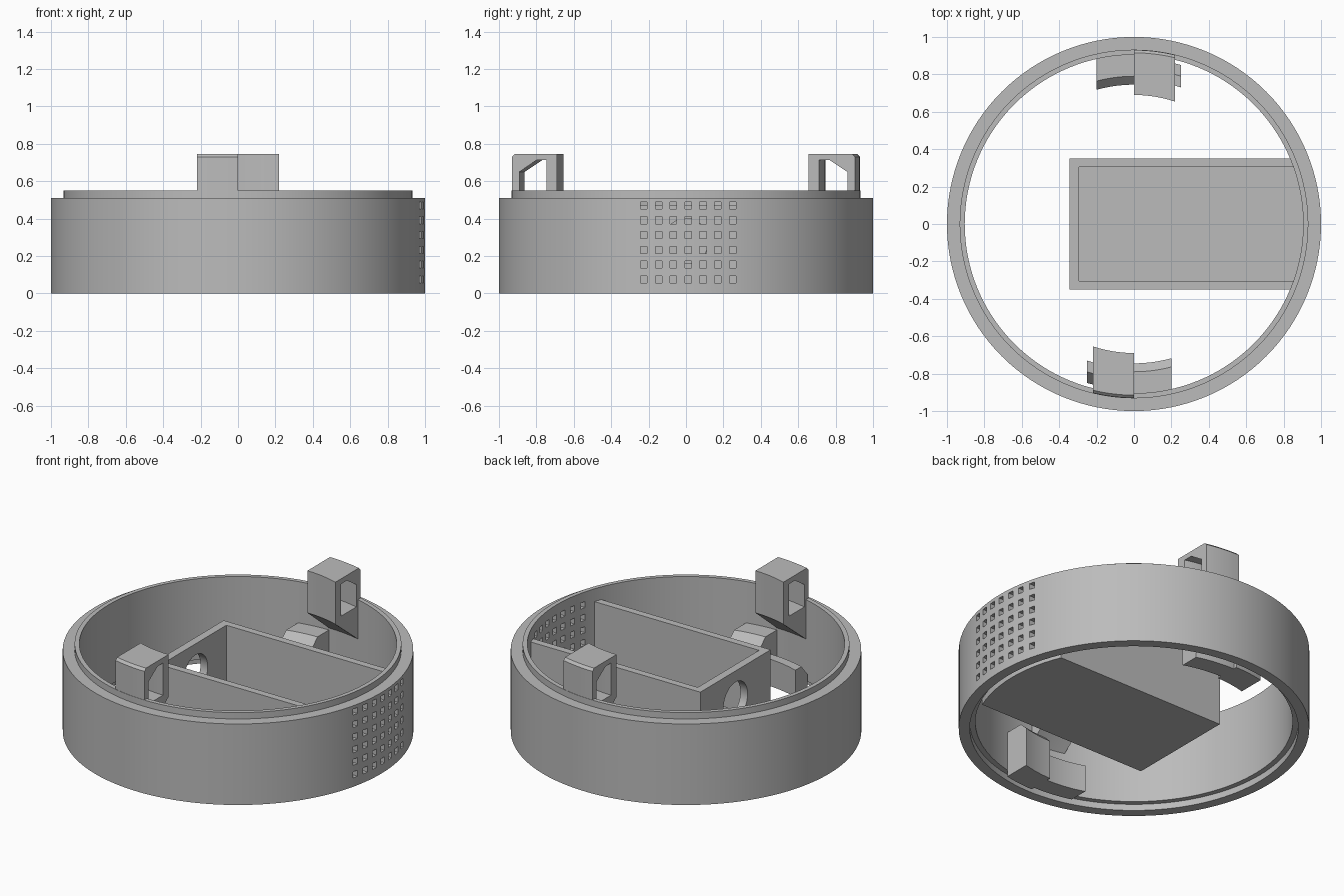
import bpy, bmesh, math
from mathutils import Matrix

if "Cube" in bpy.data.objects:
    bpy.data.objects.remove(bpy.data.objects["Cube"], do_unlink=True)

grey = bpy.data.materials.new("plain_grey")
grey.use_nodes = True
grey.diffuse_color = (0.5, 0.5, 0.5, 1)
grey.node_tree.nodes["Principled BSDF"].inputs["Base Color"].default_value = (0.5, 0.5, 0.5, 1)


def finish(bm, name):
    bmesh.ops.recalc_face_normals(bm, faces=bm.faces[:])
    mesh = bpy.data.meshes.new(name)
    bm.to_mesh(mesh)
    bm.free()
    mesh.materials.append(grey)
    ob = bpy.data.objects.new(name, mesh)
    bpy.context.collection.objects.link(ob)
    return ob


def loft(name, rings, closed=False):
    """Skin a list of equal point loops; cap both ends unless closed."""
    bm = bmesh.new()
    loops = [[bm.verts.new(p) for p in ring] for ring in rings]
    pairs = list(zip(loops, loops[1:]))
    if closed:
        pairs.append((loops[-1], loops[0]))
    else:
        bm.faces.new(loops[0])
        bm.faces.new(loops[-1])
    n = len(loops[0])
    for a, b in pairs:
        for i in range(n):
            j = (i + 1) % n
            bm.faces.new((a[i], a[j], b[j], b[i]))
    return finish(bm, name)


def sweep(name, profile, x0, x1, steps=8):
    """Follow the ring curve at the front between two straight side cuts."""
    xs = [x0 + (x1 - x0) * i / steps for i in range(steps + 1)]
    return loft(name, [[(x, -math.sqrt(r * r - x * x), z) for r, z in profile] for x in xs])


def prism(name, outline, z0, z1):
    return loft(name, [[(x, y, z) for x, y in outline] for z in (z0, z1)])


def cut(target, cutter):
    mod = target.modifiers.new("cut", "BOOLEAN")
    mod.operation, mod.solver, mod.object = "DIFFERENCE", "EXACT", cutter
    bpy.context.view_layer.objects.active = target
    bpy.ops.object.modifier_apply(modifier=mod.name)
    bpy.data.objects.remove(cutter, do_unlink=True)


def smooth(ob):
    bpy.ops.object.select_all(action="DESELECT")
    ob.select_set(True)
    bpy.context.view_layer.objects.active = ob
    bpy.ops.object.shade_smooth_by_angle(angle=math.radians(25))


# Ring wall with a raised lip and a matching recess underneath
wall = [(1, 0), (1, 0.51), (0.932, 0.51), (0.932, 0.55), (0.905, 0.55),
        (0.905, 0.04), (0.937, 0.04), (0.937, 0)]
SEG = 128
turns = [2 * math.pi * i / SEG for i in range(SEG)]
ring = loft("ring_wall", [[(r * math.cos(t), r * math.sin(t), z) for r, z in wall]
                          for t in turns], closed=True)

# Grid of square vents through the wall
bm = bmesh.new()
for col in range(7):
    for row in range(6):
        place = Matrix.Translation((0.95, 0.012 + 0.079 * (col - 3), 0.075 + 0.079 * row))
        bmesh.ops.create_cube(bm, size=1, matrix=place @ Matrix.Diagonal((0.2, 0.035, 0.038, 1)))
cut(ring, finish(bm, "vent_cutter"))
smooth(ring)


# Open tray joined to the ring
def ring_arc(half, steps=12):
    ys = [-half + 2 * half * i / steps for i in range(steps + 1)]
    return [(math.sqrt(0.907 ** 2 - y * y), y) for y in ys]


OUT, INN = 0.35, 0.305
prism("tray_floor", [(-0.345, -OUT)] + ring_arc(OUT) + [(-0.345, OUT)], 0, 0.05)
outer, inner = ring_arc(OUT), ring_arc(INN)
walls = prism("tray_walls", [(-0.345, -OUT), outer[0], inner[0], (-0.295, -INN),
                             (-0.295, INN), inner[-1], outer[-1], (-0.345, OUT)], 0.05, 0.47)

# Round cable hole in the tray end
bm = bmesh.new()
bmesh.ops.create_cone(bm, cap_ends=True, segments=48, radius1=0.12, radius2=0.12, depth=0.2,
                      matrix=Matrix.Translation((-0.32, 0, 0.28)) @ Matrix.Rotation(math.pi / 2, 4, "Y"))
cut(walls, finish(bm, "hole_cutter"))
smooth(walls)

# Twist-lock hook with a window, its stop block and its locking bar
hook = sweep("front_hook", [(0.908, 0.3), (0.908, 0.54), (0.93, 0.54), (0.93, 0.73), (0.915, 0.745),
                            (0.69, 0.745), (0.69, 0.48)], -0.22, 0)
cut(hook, sweep("window_cutter", [(0.89, 0.51), (0.89, 0.65), (0.8, 0.712), (0.745, 0.712),
                                  (0.745, 0.51)], -0.26, 0.04, 12))
stop = sweep("front_stop", [(0.908, 0), (0.908, 0.29), (0.79, 0.29), (0.745, 0.245),
                            (0.745, 0)], 0, 0.2)
bar = sweep("front_bar", [(0.886, 0), (0.886, 0.1), (0.829, 0.17), (0.772, 0.17),
                          (0.772, 0)], -0.25, 0.02)

# Same set turned half way round for the back
for part in (hook, stop, bar):
    smooth(part)
    twin = part.copy()
    twin.name = part.name.replace("front", "back")
    twin.rotation_euler.z = math.pi
    bpy.context.collection.objects.link(twin)
